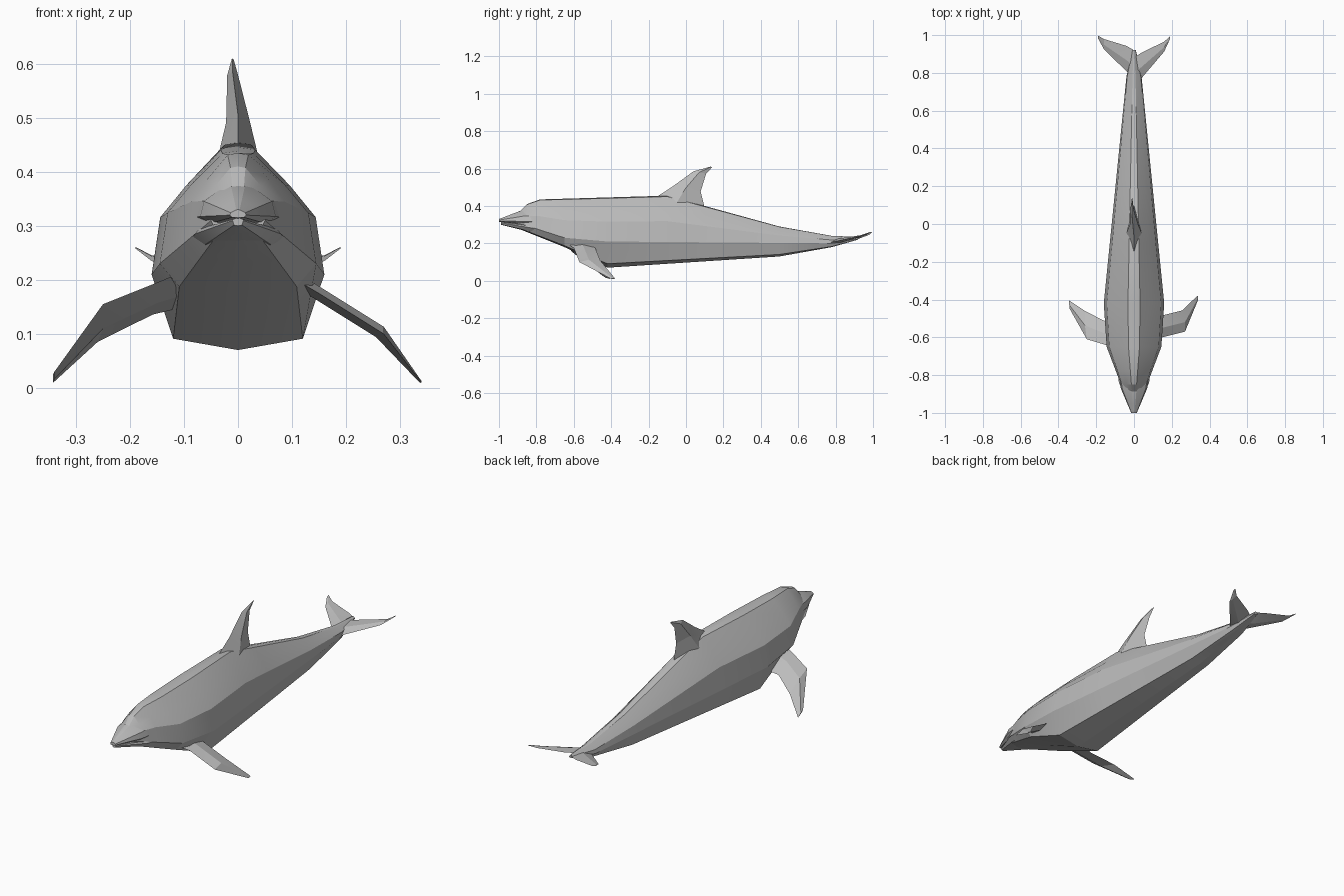
import bpy, bmesh, math
from mathutils import Vector

if "Cube" in bpy.data.objects:
    bpy.data.objects.remove(bpy.data.objects["Cube"])

grey = bpy.data.materials.new("dolphin grey")
grey.use_nodes = True
grey.diffuse_color = (0.5, 0.5, 0.5, 1)
shader = grey.node_tree.nodes["Principled BSDF"]
shader.inputs["Base Color"].default_value = grey.diffuse_color


def loft(name, rings, angle):
    """Skin closed rings of equal length and cap both ends."""
    bm = bmesh.new()
    loops = [[bm.verts.new(point) for point in ring] for ring in rings]
    for near, far in zip(loops, loops[1:]):
        for i in range(len(near)):
            bm.faces.new((near[i - 1], near[i], far[i], far[i - 1]))
    bm.faces.new(loops[0])
    bm.faces.new(loops[-1])
    bmesh.ops.recalc_face_normals(bm, faces=bm.faces)
    mesh = bpy.data.meshes.new(name)
    bm.to_mesh(mesh)
    bm.free()
    mesh.materials.append(grey)
    part = bpy.data.objects.new(name, mesh)
    bpy.context.collection.objects.link(part)
    bpy.ops.object.select_all(action="DESELECT")
    part.select_set(True)
    bpy.context.view_layer.objects.active = part
    bpy.ops.object.shade_smooth_by_angle(angle=math.radians(angle))


def track(points, y):
    """Straight-line reading of an outline at a given length."""
    for (start, before), (end, after) in zip(points, points[1:]):
        if y <= end:
            break
    return before + (after - before) * (y - start) / (end - start)


# Half cross-section: share of the width, share of the height from the crease
HALF = [(0.2, 0.98), (0.6, 0.7), (0.9, 0.45), (1, 0), (0.75, -0.85)]


def form(name, stations, width, low, crease, high):
    """Loft along y whose outlines are given by four tracks."""
    rings = []
    for y in stations:
        wide, bottom, side, top = (track(t, y) for t in (width, low, crease, high))
        half = [(wide * w, side + h * (top - side if h > 0 else side - bottom))
                for w, h in HALF]
        outline = [(0, top)] + half + [(0, bottom)]
        outline += [(-x, z) for x, z in reversed(half)]
        rings.append([(x, y, z) for x, z in outline])
    loft(name, rings, angle=18)


def blade(name, edge, chord, shares, thickness, side=1, shift=0):
    """Fin with a leading edge and a tapering chord, diamond in section."""
    chord = Vector(chord)
    span = Vector(edge[-1]) - Vector(edge[0])
    normal = span.cross(chord).normalized() * thickness
    rings = []
    for point, share in zip(edge, shares):
        lead = Vector(point) + Vector((0, shift * share, 0))
        middle = lead + chord * share * 0.45
        ring = [lead, middle + normal * share, lead + chord * share, middle - normal * share]
        rings.append([(side * p.x, p.y, p.z) for p in ring])
    loft(name, rings, angle=12)


# Body, from forehead to tail stock
form("body", (-0.9, -0.85, -0.78, -0.65, -0.42, -0.1, 0.1, 0.5, 0.78, 0.92),
     width=[(-0.9, 0.05), (-0.65, 0.145), (-0.42, 0.16), (0.78, 0.04), (0.92, 0.01)],
     low=[(-0.9, 0.28), (-0.65, 0.18), (-0.42, 0.07), (0.5, 0.13), (0.78, 0.18), (0.92, 0.22)],
     crease=[(-0.9, 0.31), (-0.65, 0.23), (-0.42, 0.21), (0.78, 0.2), (0.92, 0.225)],
     high=[(-0.9, 0.36), (-0.85, 0.41), (-0.78, 0.435), (-0.1, 0.455), (0.1, 0.4),
           (0.5, 0.29), (0.78, 0.24), (0.92, 0.235)])

# Beak, with the upper jaw closing over the lower
form("upper_jaw", (-1, -0.95, -0.87, -0.75),
     width=[(-1, 0.015), (-0.87, 0.07), (-0.75, 0.085)],
     low=[(-1, 0.315), (-0.75, 0.29)],
     crease=[(-1, 0.32), (-0.75, 0.315)],
     high=[(-1, 0.33), (-0.87, 0.38), (-0.75, 0.39)])
form("lower_jaw", (-0.99, -0.93, -0.84, -0.75),
     width=[(-0.99, 0.01), (-0.84, 0.08), (-0.75, 0.09)],
     low=[(-0.99, 0.3), (-0.75, 0.24)],
     crease=[(-0.99, 0.31), (-0.75, 0.27)],
     high=[(-0.99, 0.315), (-0.75, 0.3)])

# Dorsal fin, swept back
blade("dorsal_fin",
      edge=[(0, -0.17, 0.44), (0, -0.07, 0.505), (-0.01, 0.04, 0.585), (-0.01, 0.13, 0.61)],
      chord=(0, 0.27, -0.05), shares=(1, 0.55, 0.25, 0.04), thickness=0.04)

# Flippers, each posed a little differently
blade("left_flipper",
      edge=[(0.09, -0.65, 0.21), (0.15, -0.6, 0.175), (0.27, -0.57, 0.1), (0.34, -0.4, 0.01)],
      chord=(-0.02, 0.14, 0.01), shares=(1, 0.8, 0.8, 0.15), thickness=0.015)
blade("right_flipper",
      edge=[(0.09, -0.65, 0.22), (0.15, -0.64, 0.195), (0.25, -0.61, 0.155), (0.34, -0.45, 0.03)],
      chord=(0.01, 0.15, -0.07), shares=(1, 0.85, 1, 0.3), thickness=0.015, side=-1)

# Tail flukes with upturned tips
for name, side, shift in (("left_fluke", 1, -0.02), ("right_fluke", -1, 0.02)):
    blade(name,
          edge=[(0, 0.75, 0.2), (0.04, 0.79, 0.205), (0.16, 0.92, 0.235), (0.19, 0.98, 0.258)],
          chord=(0, 0.15, 0.03), shares=(1, 0.9, 0.35, 0.1), thickness=0.012,
          side=side, shift=shift)
